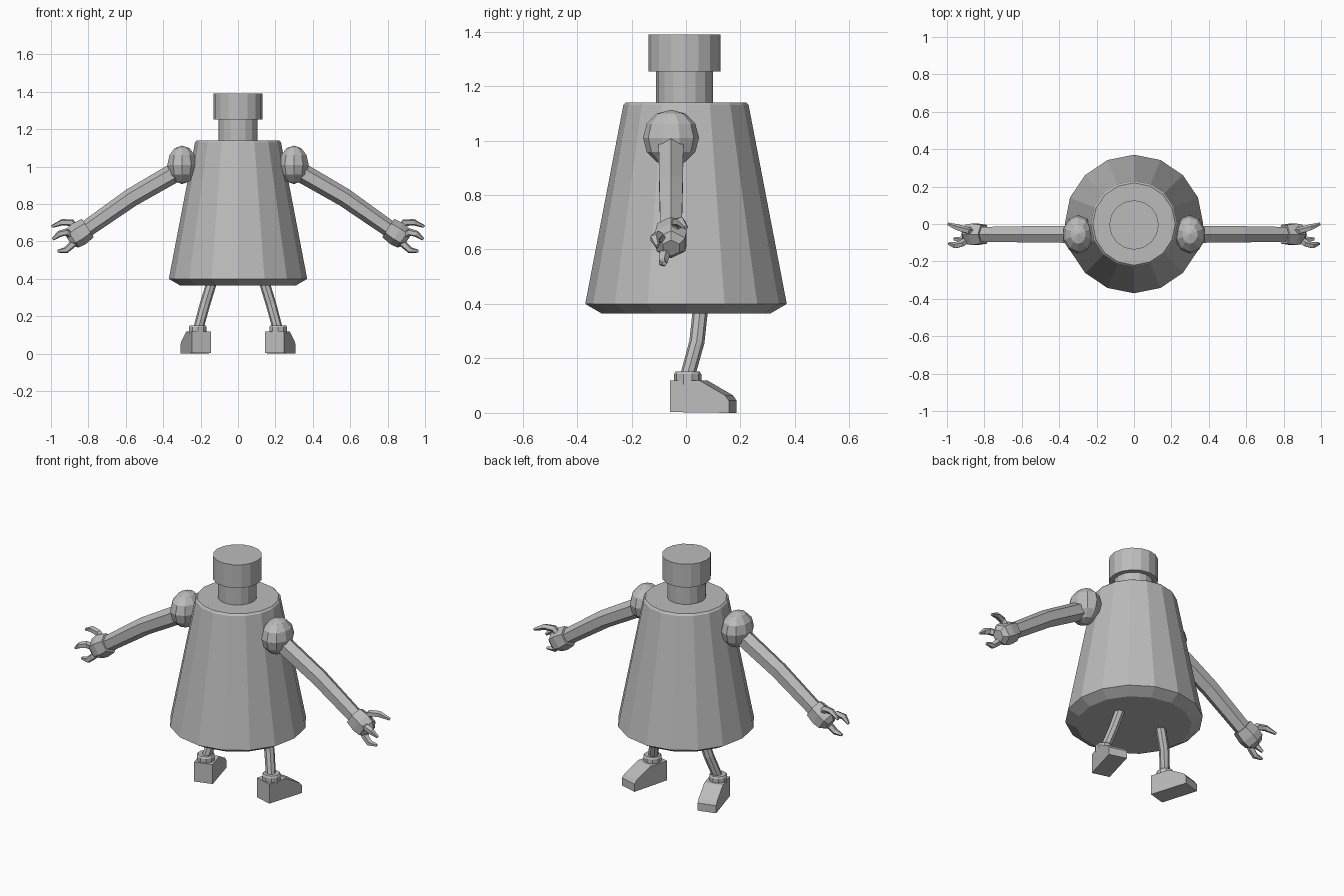
import bpy, bmesh, math
from mathutils import Vector, Matrix

if "Cube" in bpy.data.objects:
    bpy.data.objects.remove(bpy.data.objects["Cube"])

grey = bpy.data.materials.new("plain grey")
grey.diffuse_color = (0.5, 0.5, 0.5, 1)
grey.use_nodes = True
grey.node_tree.nodes["Principled BSDF"].inputs["Base Color"].default_value = grey.diffuse_color


def finish(name, bm, mirror=False):
    bmesh.ops.recalc_face_normals(bm, faces=bm.faces)
    me = bpy.data.meshes.new(name)
    bm.to_mesh(me)
    bm.free()
    me.materials.append(grey)
    ob = bpy.data.objects.new(name, me)
    bpy.context.collection.objects.link(ob)
    if mirror:
        ob.modifiers.new("both sides", 'MIRROR')
    return ob


def tube(name, pts, radii, sides, mirror=False, turn=0.0):
    """Capped, faceted tube through pts with one radius per point."""
    bm = bmesh.new()
    pts = [Vector(p) for p in pts]
    rings = []
    for i, (p, r) in enumerate(zip(pts, radii)):
        t = (pts[min(i + 1, len(pts) - 1)] - pts[max(i - 1, 0)]).normalized()
        up = t.cross(Vector((0, 1, 0))).normalized()
        side = up.cross(t)
        ring = []
        for k in range(sides):
            a = 2 * math.pi * k / sides + turn
            ring.append(bm.verts.new(p + r * (side * math.cos(a) + up * math.sin(a))))
        rings.append(ring)
    for lo, hi in zip(rings, rings[1:]):
        for k in range(sides):
            j = (k + 1) % sides
            bm.faces.new((lo[k], lo[j], hi[j], hi[k]))
    bm.faces.new(rings[0])
    bm.faces.new(rings[-1])
    return finish(name, bm, mirror)


def upright(name, profile, sides, x=0, y=0, mirror=False):
    """Turned part from (radius, height) pairs."""
    return tube(name, [(x, y, z) for r, z in profile], [r for r, z in profile], sides, mirror)


# Conical body, neck and head
upright("body", [(.31, .365), (.37, .40), (.23, 1.13), (.22, 1.14)], 16)
upright("neck", [(.105, 1.13), (.105, 1.26)], 16, y=-.005)
upright("head", [(.132, 1.253), (.132, 1.39)], 16, y=-.005)

# Shoulder balls
bm = bmesh.new()
bmesh.ops.create_uvsphere(bm, u_segments=10, v_segments=6, radius=.103,
                          matrix=Matrix.Translation((.299, -.055, 1.01)) @ Matrix.Diagonal((.8, 1, 1, 1)))
finish("shoulders", bm, True)

# Arms and palms
tube("arms", [(.31, -.055, .985), (.57, -.055, .835), (.82, -.055, .66)],
     [.053, .05, .045], 6, True, math.pi / 6)
tube("palms", [(.803, -.055, .672), (.85, -.055, .641), (.885, -.055, .618), (.905, -.055, .605)],
     [.058, .066, .06, .035], 6, True, math.pi / 6)

# Three curved claws on each hand
claws = {
    "upper_claws": [(.86, -.04, .665), (.89, -.035, .70), (.94, -.02, .703), (.995, .0, .68)],
    "middle_claws": [(.88, -.075, .63), (.92, -.105, .65), (.955, -.115, .64), (.99, -.105, .612)],
    "lower_claws": [(.86, -.07, .61), (.89, -.08, .58), (.92, -.085, .553), (.965, -.08, .548)],
}
for name, path in claws.items():
    tube(name, path, [.02, .02, .018, .008], 5, True)

# Bent legs and ankle cuffs
tube("legs", [(.135, .055, .40), (.178, .04, .26), (.213, .004, .13)], [.028, .028, .027], 8, True)
upright("ankles", [(.05, .105), (.05, .142), (.044, .152)], 10, x=.215, y=.006, mirror=True)

# Wedge shaped feet, toes turned outward
bm = bmesh.new()
turn = math.radians(16)
across = Vector((math.cos(turn), -math.sin(turn), 0))
along = Vector((math.sin(turn), math.cos(turn), 0))
outline = [(0, 0), (.225, 0), (.225, .045), (.21, .065), (.115, .115), (0, .115)]
loops = []
for w in (0, .105):
    loops.append([bm.verts.new(Vector((.145, -.03, h + .003 * (d < .2))) + across * w + along * d)
                  for d, h in outline])
n = len(outline)
for k in range(n):
    j = (k + 1) % n
    bm.faces.new((loops[0][k], loops[0][j], loops[1][j], loops[1][k]))
for loop in loops:
    bm.faces.new(loop)
finish("feet", bm, True)
